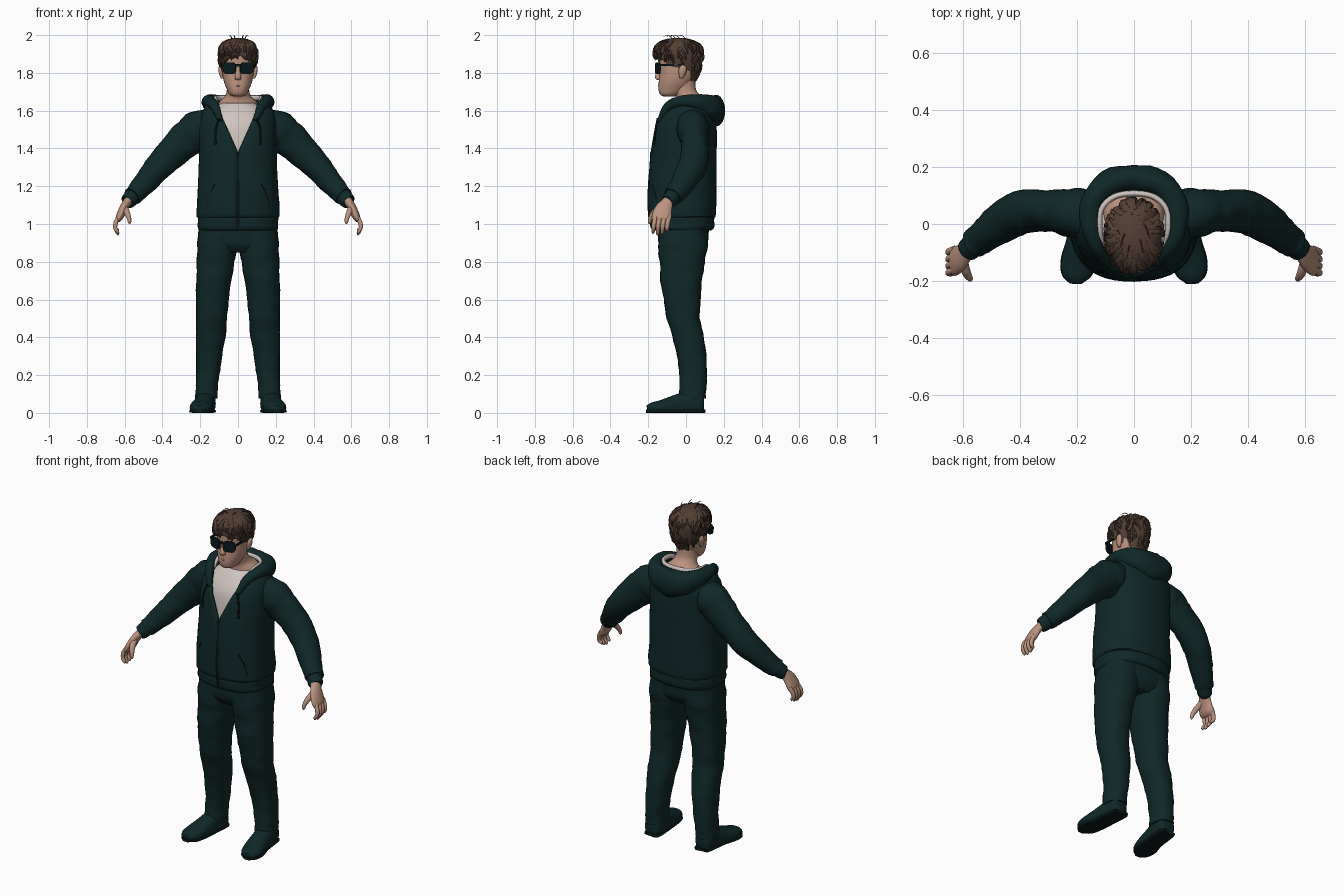
import bpy, bmesh, math, random
from mathutils import Vector, Matrix

random.seed(4)
X, Y, Z = Vector((1, 0, 0)), Vector((0, 1, 0)), Vector((0, 0, 1))


def material(name, rgb):
    m = bpy.data.materials.new(name)
    m.diffuse_color = (*rgb, 1)
    return m


TEAL = material("dark teal cloth", (0.005, 0.021, 0.021))
BLACK = material("black teal", (0.003, 0.010, 0.011))
SKIN = material("skin", (0.50, 0.29, 0.21))
LIP = material("lip", (0.30, 0.14, 0.11))
SHIRT = material("off white", (0.62, 0.55, 0.52))
HAIR = material("brown hair", (0.085, 0.050, 0.034))
LOCK = material("dark brown hair", (0.055, 0.032, 0.022))


def smooth_path(pts, k):
    """Catmull-Rom resampling of (x, y, z, a, b) rows."""
    p = [Vector(q) for q in pts]
    p = [2 * p[0] - p[1]] + p + [2 * p[-1] - p[-2]]
    out = []
    for i in range(1, len(p) - 2):
        for j in range(k):
            t = j / k
            out.append(0.5 * (2 * p[i] + (p[i + 1] - p[i - 1]) * t
                       + (2 * p[i - 1] - 5 * p[i] + 4 * p[i + 1] - p[i + 2]) * t * t
                       + (3 * p[i] - p[i - 1] - 3 * p[i + 1] + p[i + 2]) * t ** 3))
    return out + [p[-2]]


def add_tube(bm, pts, n=24, k=4, ref=None, power=2.0, fold=0.0, gap=None):
    """Sweep superellipses along a path; ref=None keeps the rings horizontal."""
    path = smooth_path(pts, k)
    rings = []
    for i, q in enumerate(path):
        c, a, b = Vector(q[:3]), max(q[3], 0.001), max(q[4], 0.001)
        side, up = X, Y
        if ref:
            t = (Vector(path[min(i + 1, len(path) - 1)][:3]) - Vector(path[max(i - 1, 0)][:3])).normalized()
            side = ref.cross(t).normalized()
            up = t.cross(side)
        g = math.asin(min(1, gap(c.z) / a) ** (power / 2)) if gap else 0
        ring = []
        for j in range(n + (1 if gap else 0)):
            th = -math.pi / 2 + g + (2 * math.pi - 2 * g) * j / n
            co, si = math.cos(th), math.sin(th)
            w = 1 + fold * math.sin(i * 1.9 + 2 * math.sin(th + i * 0.5)) + fold * math.sin(3 * th + i)
            ring.append(bm.verts.new(c + side * (a * w * math.copysign(abs(co) ** (2 / power), co))
                                     + up * (b * w * math.copysign(abs(si) ** (2 / power), si))))
        rings.append(ring)
    for r, s in zip(rings, rings[1:]):
        for j in range(n):
            m = (j + 1) % len(r)
            bm.faces.new((r[j], r[m], s[m], s[j]))
    if not gap:
        bm.faces.new(rings[0])
        bm.faces.new(rings[-1])


def finish(name, bm, mat, mirror=False, solid=0):
    bmesh.ops.recalc_face_normals(bm, faces=bm.faces)
    me = bpy.data.meshes.new(name)
    bm.to_mesh(me)
    bm.free()
    me.materials.append(mat)
    ob = bpy.data.objects.new(name, me)
    bpy.context.collection.objects.link(ob)
    if solid:
        m = ob.modifiers.new("thickness", 'SOLIDIFY')
        m.thickness, m.offset = solid, 0
    if mirror:
        ob.modifiers.new("mirror", 'MIRROR')
    bpy.ops.object.select_all(action='DESELECT')
    ob.select_set(True)
    bpy.context.view_layer.objects.active = ob
    bpy.ops.object.shade_smooth_by_angle(angle=math.radians(50))
    return ob


def tubes(name, paths, mat, mirror=False, solid=0, **kw):
    bm = bmesh.new()
    for p in paths:
        add_tube(bm, p, **kw)
    return finish(name, bm, mat, mirror, solid)


def box(name, loc, size, mat, rot=0, bevel=0.0, mirror=False):
    bm = bmesh.new()
    bmesh.ops.create_cube(bm, size=1)
    bmesh.ops.scale(bm, vec=size, verts=bm.verts)
    if bevel:
        edges = [e for e in bm.edges if abs((e.verts[0].co - e.verts[1].co).y) > 1e-4]
        bmesh.ops.bevel(bm, geom=edges, offset=bevel, segments=4, profile=0.5, affect='EDGES')
    bmesh.ops.transform(bm, matrix=Matrix.Translation(loc) @ Matrix.Rotation(rot, 4, 'Z'), verts=bm.verts)
    return finish(name, bm, mat, mirror)


# trousers
tubes("trouser_hips", [[(0, -.015, .85, .13, .10), (0, -.015, .89, .20, .128), (0, -.015, .95, .208, .135),
                        (0, -.015, 1.03, .2, .14)]], TEAL, power=2.4)
tubes("trouser_legs", [[(.105, -.015, .97, .103, .13), (.11, -.017, .88, .107, .131), (.118, -.02, .8, .100, .12),
                        (.128, -.025, .7, .093, .11), (.136, -.02, .6, .087, .098), (.14, -.014, .5, .082, .088),
                        (.145, .012, .4, .078, .083), (.153, .03, .3, .069, .078), (.16, .038, .2, .062, .073),
                        (.166, .036, .13, .058, .072), (.168, .034, .075, .06, .07)]],
      TEAL, mirror=True, power=2.3, fold=.014)

# shoes, flattened on the ground
bm = bmesh.new()
add_tube(bm, [(.166, .094, .05, .03, .035), (.167, .08, .05, .048, .055), (.172, .02, .05, .053, .065),
              (.182, -.06, .038, .055, .055), (.195, -.13, .028, .06, .04), (.203, -.18, .023, .05, .032),
              (.205, -.205, .02, .025, .02)], ref=Z, power=2.4)
for v in bm.verts:
    v.co.z = max(v.co.z, .008)
finish("shoes", bm, TEAL, True)
bm = bmesh.new()
add_tube(bm, [(.166, .096, .009, .03, .009), (.167, .08, .009, .05, .009), (.18, -.05, .009, .055, .009),
              (.195, -.13, .009, .062, .009), (.203, -.18, .009, .052, .009), (.205, -.21, .009, .02, .009)],
         ref=Z, power=4)
finish("soles", bm, BLACK, True)

# shirt, neck and jacket body with an open V front
tubes("shirt", [[(0, -.015, 1.3, .17, .145), (0, -.012, 1.38, .18, .152), (0, -.005, 1.5, .18, .145),
                 (0, .003, 1.56, .168, .13), (0, .01, 1.61, .135, .1), (0, .01, 1.64, .085, .072)]],
      SHIRT, n=32, power=2.3)
tubes("neck", [[(0, .03, 1.58, .12, .085), (0, .035, 1.645, .1, .083), (0, .015, 1.675, .07, .07),
                (0, -.01, 1.71, .059, .064), (0, -.02, 1.78, .06, .068)]], SKIN)
tubes("jacket_body", [[(0, -.02, .97, .2, .15), (0, -.02, .985, .207, .163), (0, -.02, 1.035, .207, .165),
                       (0, -.02, 1.055, .215, .173), (0, -.02, 1.2, .206, .175), (0, -.012, 1.38, .2, .168),
                       (0, -.003, 1.5, .2, .16), (0, .005, 1.56, .195, .145), (0, .015, 1.61, .175, .12),
                       (0, .025, 1.65, .145, .09), (0, .03, 1.665, .132, .082)]],
      TEAL, n=48, power=2.4, fold=.005, solid=.012, gap=lambda z: max(0.0005, (z - 1.38) * .45))

# hood draped around the neck, with a pale lining
half = [(.092, -.14, 1.545, .014, .014), (.122, -.095, 1.62, .024, .026), (.15, -.02, 1.65, .033, .03),
        (.147, .07, 1.642, .042, .045), (.088, .14, 1.615, .049, .068), (0, .157, 1.6, .05, .08)]
tubes("hood", [half + [(-x, y, z, a, b) for x, y, z, a, b in half[-2::-1]]], TEAL, ref=Z, fold=.03)
half = [(.108, -.075, 1.63, .007, .012), (.12, -.02, 1.662, .01, .013), (.115, .05, 1.667, .01, .014),
        (.07, .095, 1.668, .01, .014), (0, .107, 1.668, .01, .014)]
tubes("hood_lining", [half + [(-x, y, z, a, b) for x, y, z, a, b in half[-2::-1]]], SHIRT, ref=Z, n=12)

# jacket trim: zip, drawstrings, pocket seams
tubes("zip", [[(0, -.186, .99, .006, .004), (0, -.198, 1.06, .006, .004), (0, -.198, 1.2, .006, .004),
               (0, -.182, 1.375, .006, .004)]], BLACK, n=8)
box("zip_pull", (0, -.186, 1.36), (.012, .008, .035), BLACK)
tubes("drawstrings", [[(.1, -.15, 1.56, .005, .005), (.118, -.162, 1.5, .005, .005), (.12, -.168, 1.44, .005, .005),
                       (.12, -.17, 1.42, .007, .007)]], BLACK, mirror=True, n=8)
tubes("pocket_seams", [[(.165, -.148, 1.08, .004, .004), (.155, -.158, 1.14, .004, .004),
                        (.125, -.176, 1.21, .004, .004)]], BLACK, mirror=True, n=8)

# sleeves and cuffs
tubes("sleeves", [[(.12, .03, 1.54, .07, .08), (.2, .037, 1.505, .1, .088), (.25, .043, 1.465, .1, .078),
                   (.31, .047, 1.415, .091, .072), (.4, .04, 1.325, .076, .078), (.47, 0, 1.245, .066, .07),
                   (.53, -.045, 1.175, .054, .058), (.56, -.07, 1.145, .05, .052)]],
      TEAL, mirror=True, ref=Y, fold=.02)
tubes("cuffs", [[(.545, -.058, 1.163, .045, .045), (.562, -.072, 1.143, .044, .043), (.583, -.092, 1.118, .04, .04),
                 (.586, -.095, 1.115, .03, .03)]], TEAL, mirror=True, ref=Y)

# hands
fingers = []
for i, drop in enumerate((.948, .94, .945, .958)):
    y = -.168 + .024 * i
    fingers.append([(.628, y + .01, 1.045, .011, .011), (.646, y, 1.01, .0125, .0125),
                    (.65, y - .004, .98, .011, .011), (.637, y - .006, drop + .01, .009, .009),
                    (.634, y - .006, drop, .003, .003)])
tubes("fingers", fingers, SKIN, mirror=True, ref=Y, n=10)
tubes("palms", [[(.572, -.083, 1.13, .025, .03), (.59, -.1, 1.11, .023, .034), (.61, -.12, 1.075, .022, .047),
                 (.628, -.13, 1.035, .02, .052), (.638, -.132, 1.015, .011, .045)]], SKIN, mirror=True, ref=Y)
tubes("thumbs", [[(.602, -.125, 1.09, .018, .018), (.588, -.168, 1.06, .016, .016), (.577, -.188, 1.03, .012, .012),
                  (.574, -.193, 1.01, .009, .009), (.573, -.194, 1.0, .003, .003)]],
      SKIN, mirror=True, ref=X, n=12)

# head, nose, mouth, ears
tubes("head", [[(0, -.09, 1.674, .02, .025), (0, -.085, 1.685, .044, .052), (0, -.069, 1.715, .06, .077),
                (0, -.053, 1.755, .075, .091), (0, -.04, 1.8, .083, .1), (0, -.035, 1.86, .086, .107),
                (0, -.035, 1.92, .083, .105), (0, -.035, 1.955, .055, .075)]], SKIN, n=32, power=2.2)
tubes("nose", [[(0, -.137, 1.835, .009, .008), (0, -.142, 1.81, .011, .012), (0, -.147, 1.782, .016, .017),
                (0, -.145, 1.768, .017, .015), (0, -.142, 1.762, .01, .008)]], SKIN, n=16)
tubes("mouth", [[(-.028, -.132, 1.733, .003, .004), (0, -.144, 1.734, .005, .006), (.028, -.132, 1.733, .003, .004)]],
      LIP, ref=Z, n=10)
tubes("ears", [[(.083, -.025, 1.77, .006, .008), (.088, -.022, 1.785, .01, .015), (.092, -.018, 1.815, .012, .021),
                (.094, -.015, 1.835, .008, .014), (.093, -.015, 1.841, .003, .006)]], SKIN, mirror=True, n=14)

# sunglasses
box("lenses", (.046, -.149, 1.825), (.072, .012, .062), BLACK, rot=.28, bevel=.022, mirror=True)
box("glasses_bridge", (0, -.157, 1.84), (.03, .01, .012), BLACK)
box("glasses_arms", (.0885, -.08, 1.842), (.006, .12, .012), BLACK, rot=-.03, mirror=True)


# hair cap with a hairline that drops from fringe to nape
def hairline(phi):
    c = math.cos(phi)
    return 1.82 + (.065 if c > 0 else .085) * c


def scalp(phi, z, grow=0.0):
    d = z - 1.9
    f = math.sqrt(max(0, 1 - (d / .087) ** 2.6)) if d > 0 else 1 - 14.8 * d * d
    return Vector((math.sin(phi) * (.098 * f + grow), -.04 - math.cos(phi) * (.127 * f + grow), z))


bm = bmesh.new()
N, M, rows = 56, 16, []
for i in range(-1, M + 1):
    row = []
    for j in range(N):
        phi = 2 * math.pi * j / N
        zb = hairline(phi) + .006 * math.sin(9 * phi)
        t = math.sin(max(i, 0) / M * math.pi / 2)
        ripple = .003 * math.sin(14 * phi + i * .6) * (1 - t)
        row.append(bm.verts.new(scalp(phi, zb + (1.986 - zb) * t, -.022 if i < 0 else ripple)))
    rows.append(row)
for r, s in zip(rows, rows[1:]):
    for j in range(N):
        bm.faces.new((r[j], r[(j + 1) % N], s[(j + 1) % N], s[j]))
bm.faces.new(rows[-1])
finish("hair_cap", bm, HAIR)

# loose tapered locks lying on the cap
for name, mat, count in (("hair_locks", HAIR, 120), ("dark_hair_locks", LOCK, 45)):
    paths = []
    for i in range(count):
        phi = random.uniform(-math.pi, math.pi)
        turn = random.uniform(-.25, .25)
        low = hairline(phi) - (.012 if math.cos(phi) > .5 else -.01)
        z0 = random.uniform(low + .05, 1.98)
        z1 = max(low, z0 - random.uniform(.04, .07))
        paths.append([(*scalp(phi + turn * s, z0 + (z1 - z0) * s, g), w, w * .6)
                      for s, g, w in ((0, -.001, .004), (.35, .003, .009), (.7, .003, .008), (1, .003, .001))])
    tubes(name, paths, mat, ref=Z, n=6, k=2)
tubes("stray_strands", [[(x, y, 1.975, .003, .003), (x * 1.3, y - .02, 1.997, .002, .002),
                         (x * 1.6, y - .05, 1.994, .001, .001)]
                        for x, y in ((-.03, -.03), (.02, -.05), (.035, 0), (-.015, -.07))], HAIR, ref=X, n=6)
